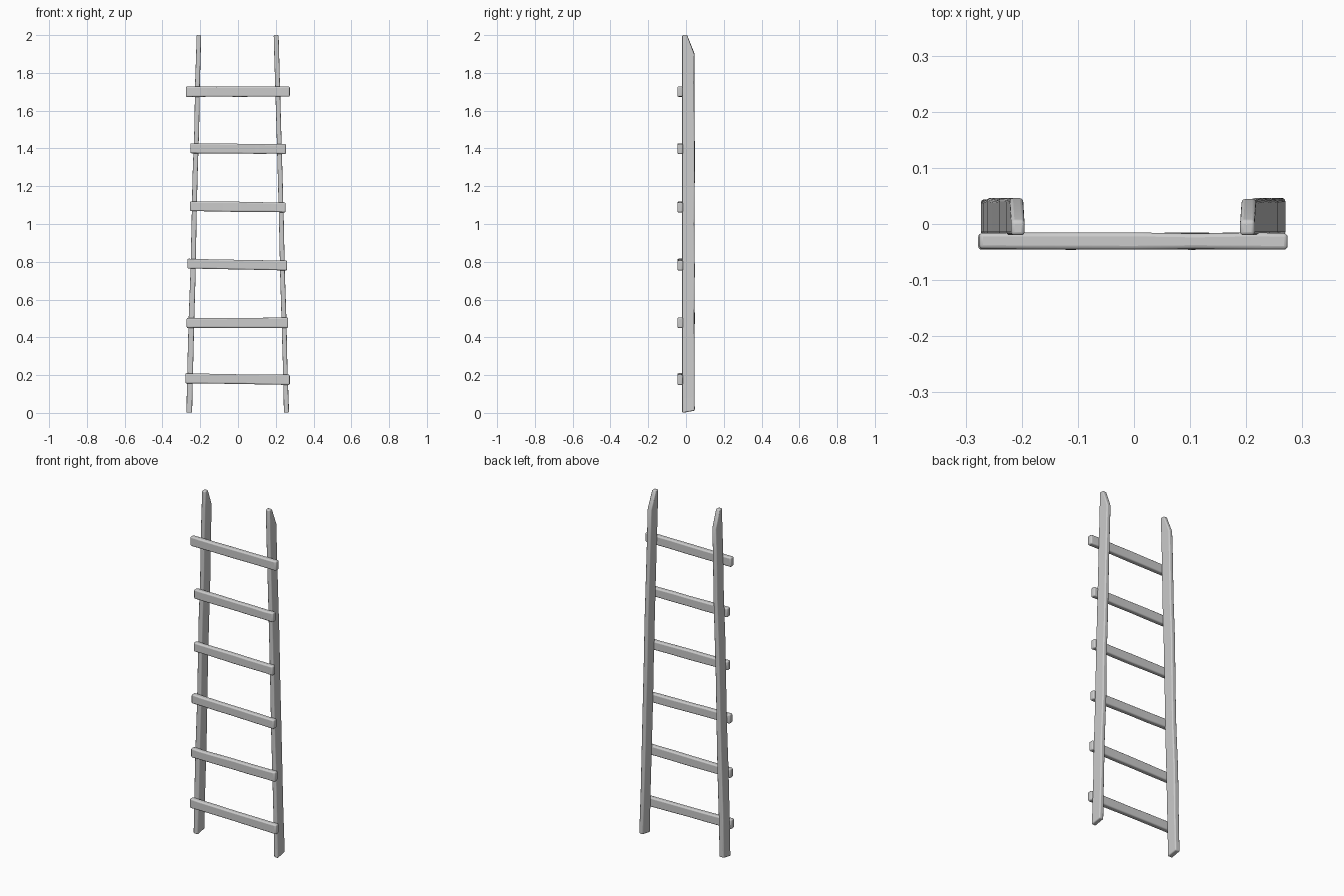
import bpy, bmesh, random
from mathutils import Vector

if "Cube" in bpy.data.objects:
    bpy.data.objects.remove(bpy.data.objects["Cube"])

random.seed(4)


def loft(name, sections, bevel):
    """Skin a list of four-corner sections, then round the long edges."""
    bm = bmesh.new()
    rings = [[bm.verts.new(p) for p in s] for s in sections]
    for a, b in zip(rings, rings[1:]):
        for i in range(4):
            j = (i + 1) % 4
            bm.faces.new((a[i], a[j], b[j], b[i]))
    bm.faces.new(rings[0])
    bm.faces.new(rings[-1])
    bmesh.ops.recalc_face_normals(bm, faces=bm.faces)
    mesh = bpy.data.meshes.new(name)
    bm.to_mesh(mesh)
    bm.free()
    ob = bpy.data.objects.new(name, mesh)
    bpy.context.collection.objects.link(ob)
    mod = ob.modifiers.new("worn_edges", 'BEVEL')
    mod.width = bevel
    mod.segments = 3
    mod.limit_method = 'ANGLE'
    mod.angle_limit = 0.7
    bpy.context.view_layer.objects.active = ob
    ob.select_set(True)
    bpy.ops.object.shade_smooth_by_angle()
    ob.select_set(False)
    return ob


def wobble(a):
    return random.uniform(-a, a)


def rail(name, bottom, top):
    """Side rail leaning inward, its back sloped off at the tip."""
    sections = []
    for z in (0, 0.25, 0.5, 0.75, 1.0, 1.25, 1.5, 1.75, 1.9, 2.0):
        t = z / 2
        x0 = bottom[0] + (top[0] - bottom[0]) * t
        x1 = bottom[1] + (top[1] - bottom[1]) * t
        if 0 < z < 1.9:
            x0 += wobble(0.002)
            x1 += wobble(0.002)
        back = 0.006 if z == 2 else 0.045 + wobble(0.002)
        zb = 0.012 if z == 0 else z
        sections.append([Vector((x0, -0.02, z)), Vector((x1, -0.02, z)),
                         Vector((x1, back, zb)), Vector((x0, back, zb))])
    loft(name, sections, 0.006)


def rung(name, xl, xr, zl, zr):
    """Rough cross bar, slightly thicker at both ends."""
    sections = []
    for t in (0, 0.1, 0.3, 0.5, 0.7, 0.9, 1):
        x = xl + (xr - xl) * t
        z = zl + (zr - zl) * t
        h = (0.027 if t in (0, 1) else 0.026) + wobble(0.001)
        y0, y1 = -0.045 + wobble(0.001), -0.016 + wobble(0.001)
        sections.append([Vector((x, y0, z - h)), Vector((x, y1, z - h)),
                         Vector((x, y1, z + h)), Vector((x, y0, z + h))])
    loft(name, sections, 0.007)


# Side rails
rail("left_rail", (-0.273, -0.243), (-0.219, -0.195))
rail("right_rail", (0.243, 0.270), (0.189, 0.215))

# Rungs: left end, right end, left height, right height
rungs = [(-0.278, 0.274, 0.183, 0.175), (-0.272, 0.266, 0.476, 0.477),
         (-0.268, 0.260, 0.790, 0.780), (-0.254, 0.252, 1.094, 1.088),
         (-0.252, 0.254, 1.401, 1.397), (-0.276, 0.274, 1.700, 1.701)]
for i, r in enumerate(rungs):
    rung(f"rung_{i + 1}", *r)
